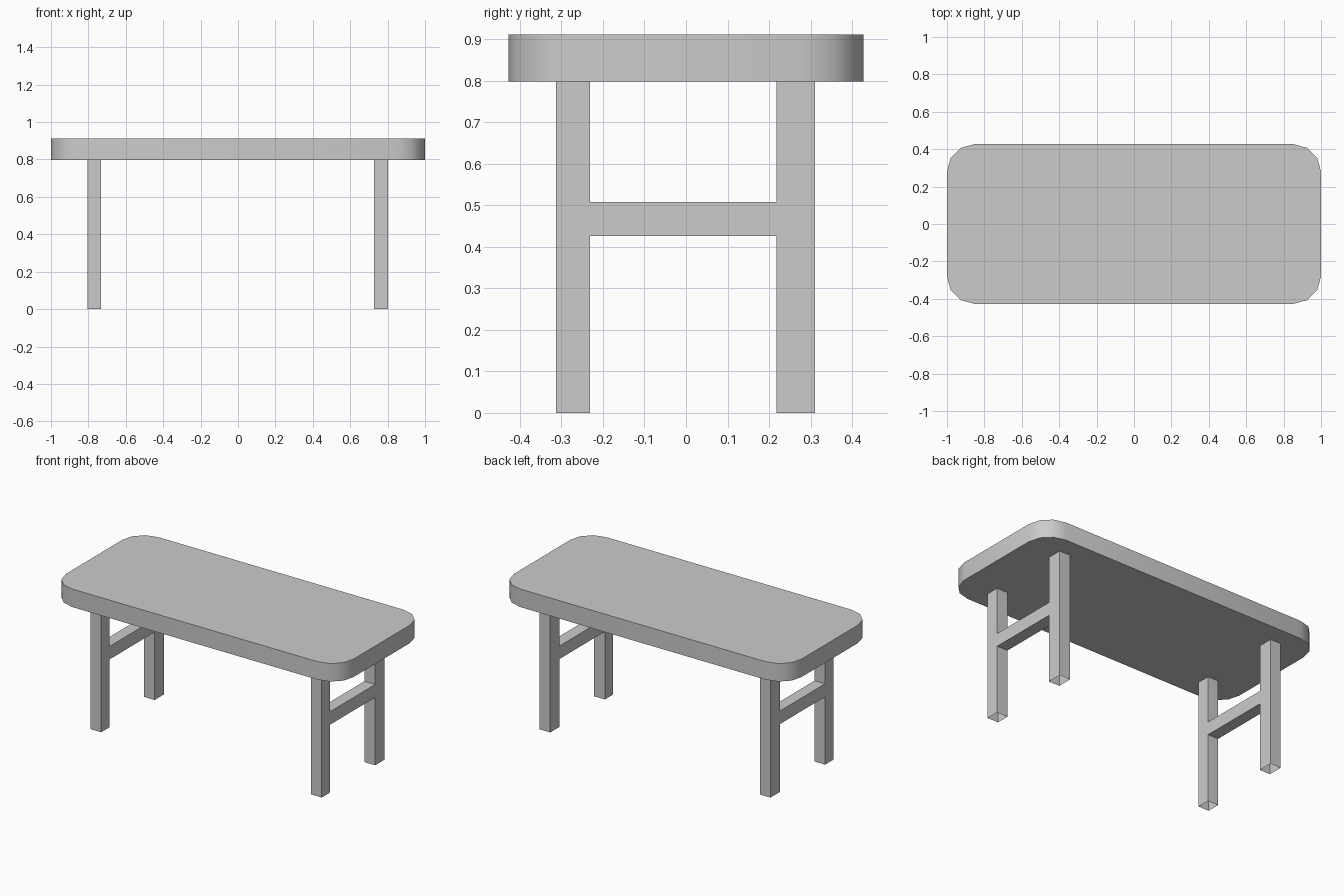
import bpy, bmesh, math

if "Cube" in bpy.data.objects:
    bpy.data.objects.remove(bpy.data.objects["Cube"])

def add_object(name, bm):
    bmesh.ops.recalc_face_normals(bm, faces=bm.faces)
    mesh = bpy.data.meshes.new(name)
    bm.to_mesh(mesh)
    bm.free()
    obj = bpy.data.objects.new(name, mesh)
    bpy.context.collection.objects.link(obj)
    return obj

def open_box(name, xs, ys, zs, axis):
    """Box without the two end faces along the given axis."""
    bm = bmesh.new()
    bmesh.ops.create_cube(bm, size=1)
    for v in bm.verts:
        v.co = [r[0] if c < 0 else r[1] for c, r in zip(v.co, (xs, ys, zs))]
    bm.normal_update()
    ends = [f for f in bm.faces if abs(f.normal[axis]) > 0.9]
    bmesh.ops.delete(bm, geom=ends, context='FACES_ONLY')
    return add_object(name, bm)

HALF_X, HALF_Y, RADIUS = 1.0, 0.427, 0.148
TOP_Z, UNDER_Z = 0.911, 0.798

# Table top: rounded rectangle, three segments per corner
bm = bmesh.new()
outline = []
for i, (sx, sy) in enumerate([(1, 1), (-1, 1), (-1, -1), (1, -1)]):
    for k in range(4):
        a = math.radians(90 * i + 30 * k)
        outline.append(bm.verts.new((sx * (HALF_X - RADIUS) + RADIUS * math.cos(a),
                                     sy * (HALF_Y - RADIUS) + RADIUS * math.sin(a),
                                     UNDER_Z)))
base = bm.faces.new(outline)
ext = bmesh.ops.extrude_face_region(bm, geom=[base], use_keep_orig=True)
bmesh.ops.translate(bm, vec=(0, 0, TOP_Z - UNDER_Z),
                    verts=[g for g in ext["geom"] if isinstance(g, bmesh.types.BMVert)])
top = add_object("table_top", bm)
bpy.context.view_layer.objects.active = top
top.select_set(True)
bpy.ops.object.shade_smooth_by_angle(angle=math.radians(35))

# Legs and the stretcher joining each pair
front_y, back_y = (-0.313, -0.231), (0.218, 0.311)
for side, xs in (("left", (-0.805, -0.732)), ("right", (0.726, 0.801))):
    open_box(f"front_{side}_leg", xs, front_y, (0, UNDER_Z), 2)
    open_box(f"back_{side}_leg", xs, back_y, (0, UNDER_Z), 2)
    open_box(f"{side}_stretcher", xs, (front_y[1], back_y[0]), (0.426, 0.508), 1)
